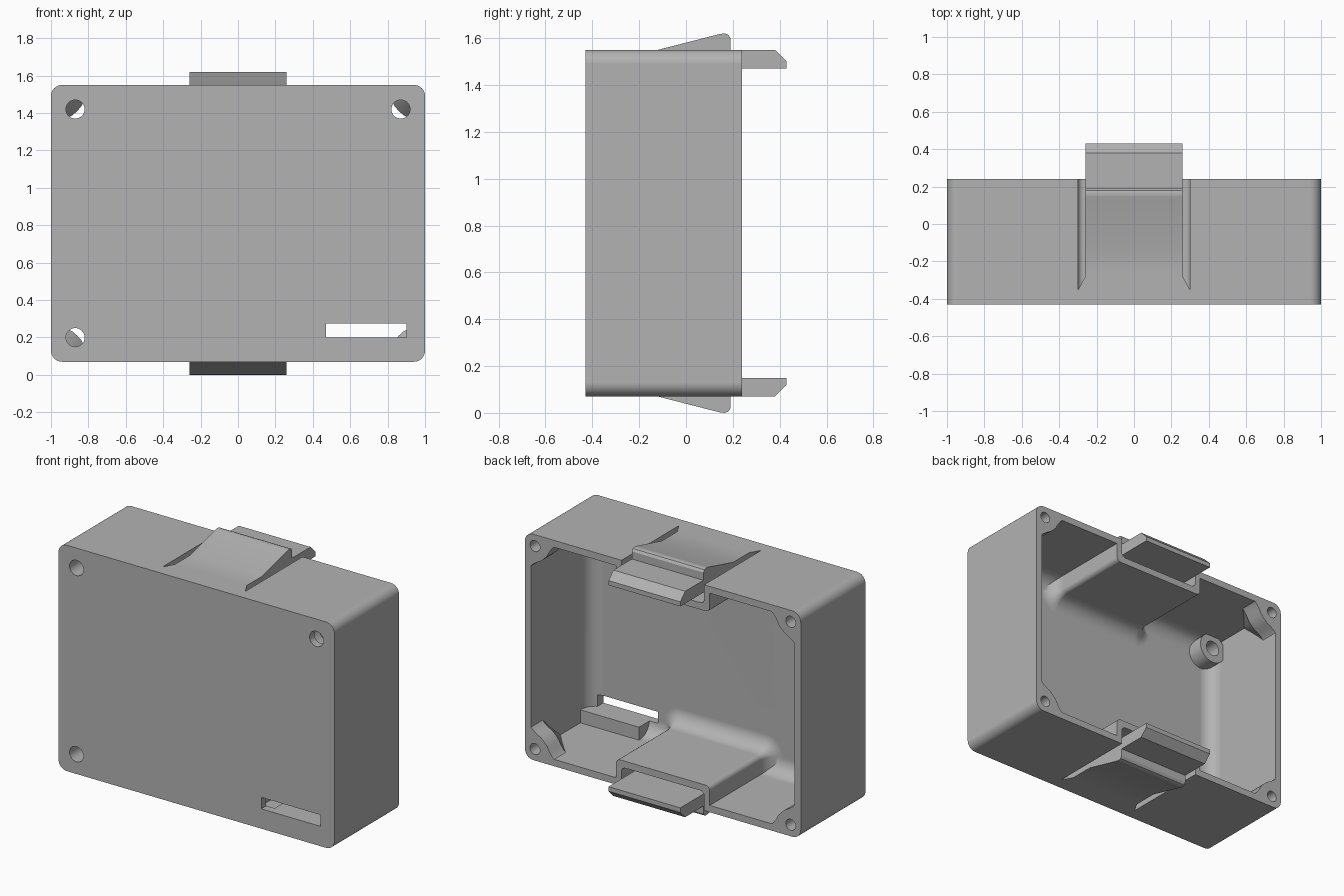
import bpy, bmesh, math
from mathutils import Vector

cube = bpy.data.objects.get("Cube")
if cube:
    bpy.data.objects.remove(cube)

grey = bpy.data.materials.new("light grey plastic")
grey.use_nodes = True
grey.diffuse_color = (0.45, 0.45, 0.45, 1)
grey.node_tree.nodes["Principled BSDF"].inputs["Base Color"].default_value = grey.diffuse_color

W, Z0, Z1 = 1.0, 0.07, 1.55          # half width, bottom and top of the case
FRONT, BACK, WALL = -0.43, 0.24, 0.045
MID = (Z0 + Z1) / 2


def to_object(name, bm):
    bmesh.ops.recalc_face_normals(bm, faces=bm.faces)
    mesh = bpy.data.meshes.new(name)
    bm.to_mesh(mesh)
    bm.free()
    mesh.materials.append(grey)
    obj = bpy.data.objects.new(name, mesh)
    bpy.context.collection.objects.link(obj)
    return obj


def prism(outline, start, end, place):
    """Extrude a 2D outline from start to end; place(a, b, t) gives the 3D point."""
    bm = bmesh.new()
    rings = [[bm.verts.new(place(a, b, t)) for a, b in outline] for t in (start, end)]
    bm.faces.new(rings[0])
    bm.faces.new(rings[1])
    n = len(outline)
    for i in range(n):
        j = (i + 1) % n
        bm.faces.new((rings[0][i], rings[0][j], rings[1][j], rings[1][i]))
    bmesh.ops.recalc_face_normals(bm, faces=bm.faces)
    return bm


def along_y(a, b, t):
    return (a, t, b)


def rect(x0, x1, z0, z1):
    return [(x0, z0), (x1, z0), (x1, z1), (x0, z1)]


def circle(x, z, r, n=32):
    return [(x + r * math.cos(math.tau * i / n), z + r * math.sin(math.tau * i / n)) for i in range(n)]


def round_edges(bm, test, radius, segments):
    edges = [e for e in bm.edges if test(*[v.co for v in e.verts])]
    bmesh.ops.bevel(bm, geom=edges, offset=radius, segments=segments, profile=0.5, affect='EDGES')


def runs_along_y(p, q):
    return abs(p.y - q.y) > 0.1


def combine(target, tool, operation):
    mod = target.modifiers.new("combine", 'BOOLEAN')
    mod.object, mod.operation, mod.solver = tool, operation, 'EXACT'
    bpy.context.view_layer.objects.active = target
    bpy.ops.object.modifier_apply(modifier=mod.name)
    bpy.data.objects.remove(tool)


# Outer case with rounded long edges
bm = prism(rect(-W, W, Z0, Z1), FRONT, BACK, along_y)
round_edges(bm, runs_along_y, 0.06, 8)
case = to_object("case", bm)

# Cavity, notched around both latch pockets and filleted at the front panel
ix, iz, bump, depth = W - WALL, Z1 - MID - WALL, 0.34, Z1 - MID - 0.17
quarter = [(ix, iz), (bump, iz), (bump, depth)]
half = quarter + [(-x, z) for x, z in reversed(quarter)]
outline = [(x, MID + z) for x, z in half] + [(-x, MID - z) for x, z in half]
inner = FRONT + 0.05
bm = prism(outline, inner, 0.32, along_y)
round_edges(bm, lambda p, q: runs_along_y(p, q) and abs(p.x) < 0.4 and abs(p.z - MID) < depth + 0.01, 0.03, 4)
round_edges(bm, lambda p, q: p.y < inner + 0.001 and q.y < inner + 0.001, 0.1, 8)
cavity = to_object("cavity", bm)

# Corner gussets at the back, tapering into the corners
arm = [(0.03, 0.03), (0.23, 0.03), (0.2, 0.055), (0.178, 0.085), (0.162, 0.115), (0.14, 0.14)]
gusset_outline = arm + [(b, a) for a, b in reversed(arm[1:-1])]
for sx in (-1, 1):
    for sz in (-1, 1):
        bm = bmesh.new()
        rings = [[bm.verts.new((sx * (W - a * s), y, MID + sz * (Z1 - MID - b * s))) for a, b in gusset_outline]
                 for y, s in ((0.36, 1), (0.12, 1), (-0.08, 0.25))]
        bm.faces.new(rings[0])
        bm.faces.new(rings[-1])
        for r0, r1 in zip(rings, rings[1:]):
            for i in range(len(r0)):
                j = (i + 1) % len(r0)
                bm.faces.new((r0[i], r0[j], r1[j], r1[i]))
        combine(cavity, to_object("gusset", bm), 'DIFFERENCE')

# Screw bosses on the front panel, and the shelf under the slot
hx, hz = 0.87, 0.61
screws = [(-hx, MID + hz), (hx, MID + hz), (-hx, MID - hz)]
for x, z in screws:
    combine(cavity, to_object("boss", prism(circle(x, z, 0.1), -0.5, -0.27, along_y)), 'DIFFERENCE')
combine(cavity, to_object("shelf", prism(rect(0.53, 0.98, 0.05, 0.2), -0.5, -0.27, along_y)), 'DIFFERENCE')
combine(case, cavity, 'DIFFERENCE')

# Front screw holes and slot
for x, z in screws:
    combine(case, to_object("hole", prism(circle(x, z, 0.05), -0.5, -0.2, along_y)), 'DIFFERENCE')
combine(case, to_object("slot", prism(rect(0.47, 0.9, 0.2, 0.275), -0.5, -0.2, along_y)), 'DIFFERENCE')

# Blind holes in the back corners
for sx in (-1, 1):
    for sz in (-1, 1):
        ring = circle(sx * 0.927, MID + sz * 0.665, 0.036, 24)
        combine(case, to_object("back_hole", prism(ring, 0.08, 0.3, along_y)), 'DIFFERENCE')

# Latches: a pocket in the case and a flexible hooked tongue, top and bottom
latch_profile = [(-0.39, 1.47), (-0.28, 1.47), (0.43, 1.47), (0.43, 1.5), (0.38, 1.55), (0.19, 1.55),
                 (0.19, 1.6), (0.18, 1.615), (0.165, 1.62), (0.145, 1.618), (-0.12, 1.55),
                 (-0.28, 1.55), (-0.39, 1.55)]
for sz in (1, -1):
    def flip(z):
        return MID + sz * (z - MID)

    bm = prism(rect(-0.3, 0.3, flip(1.425), flip(1.7)), -0.35, 0.3, along_y)
    round_edges(bm, lambda p, q: runs_along_y(p, q) and abs(p.z - MID) < 0.7, 0.03, 4)
    combine(case, to_object("pocket", bm), 'DIFFERENCE')

    def latch_point(y, z, t):
        return (t * (0.32 if y < -0.3 else 0.26), y, flip(z))

    combine(case, to_object("latch", prism(latch_profile, -1, 1, latch_point)), 'UNION')

# Smooth shading with crisp edges
bpy.ops.object.select_all(action='DESELECT')
case.select_set(True)
bpy.context.view_layer.objects.active = case
bpy.ops.object.shade_smooth_by_angle(angle=math.radians(30))
weighted = case.modifiers.new("even_shading", 'WEIGHTED_NORMAL')
weighted.keep_sharp = True
